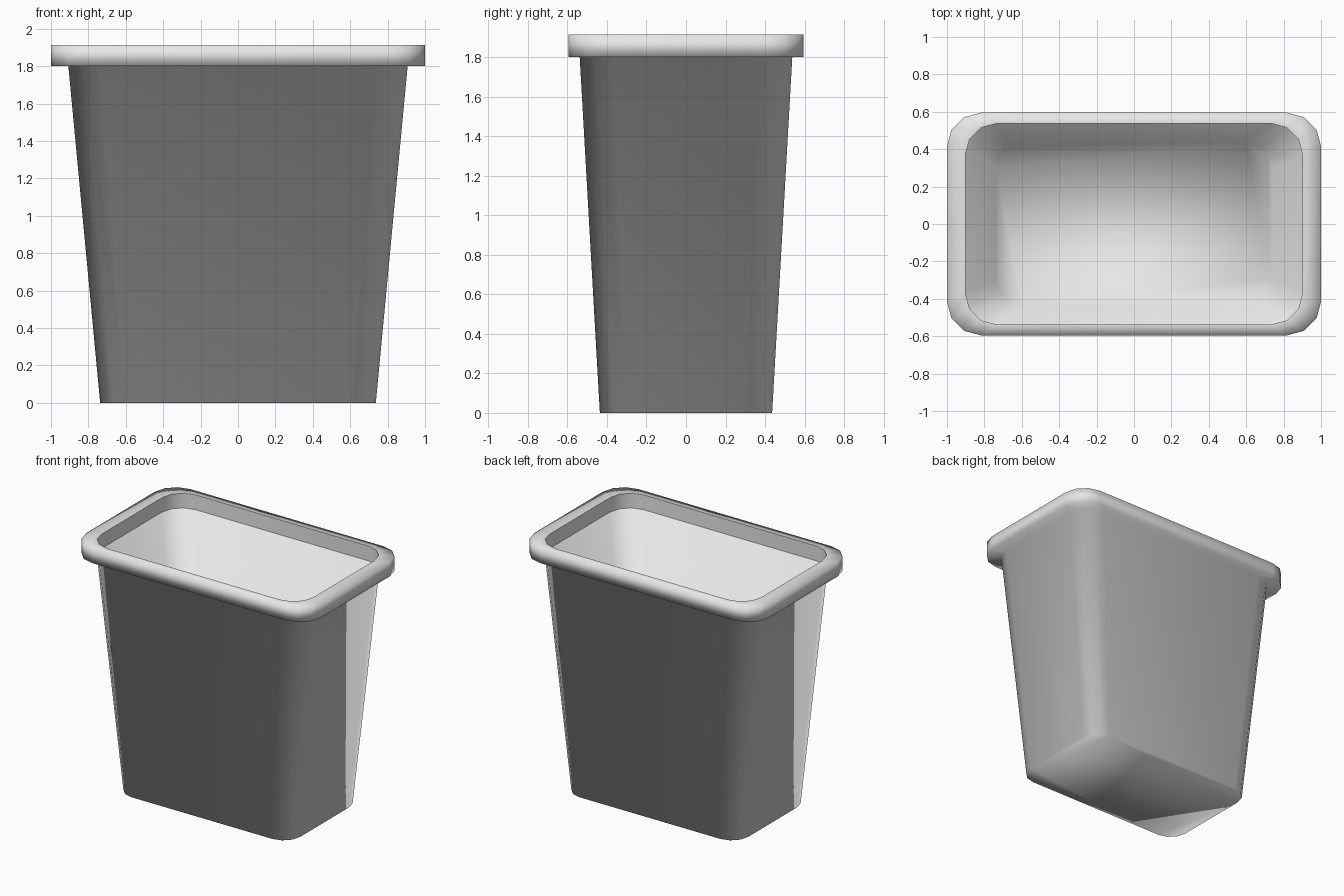
import bpy, bmesh, math

cube = bpy.data.objects.get("Cube")
if cube:
    bpy.data.objects.remove(cube, do_unlink=True)

# Single pale grey plastic
GREY = (0.8, 0.8, 0.8, 1.0)
plastic = bpy.data.materials.new("pale_grey_plastic")
plastic.use_nodes = True
plastic.diffuse_color = GREY
plastic.node_tree.nodes["Principled BSDF"].inputs["Base Color"].default_value = GREY


def rounded_loop(bm, hx, hy, r, z, steps=3):
    """Rounded rectangle of half sizes hx, hy at height z."""
    verts = []
    for q, (sx, sy) in enumerate([(1, 1), (-1, 1), (-1, -1), (1, -1)]):
        for i in range(steps + 1):
            a = (q + i / steps) * math.pi / 2
            verts.append(bm.verts.new((sx * (hx - r) + r * math.cos(a),
                                       sy * (hy - r) + r * math.sin(a), z)))
    return verts


def loft(name, sections, floor=False):
    """Skin rounded rectangles in order as one smooth sheet."""
    bm = bmesh.new()
    loops = [rounded_loop(bm, *s) for s in sections]
    for low, high in zip(loops, loops[1:]):
        n = len(low)
        for i in range(n):
            j = (i + 1) % n
            bm.faces.new((low[j], low[i], high[i], high[j]))
    if floor:
        bm.faces.new(loops[0])
    for f in bm.faces:
        f.smooth = True
    mesh = bpy.data.meshes.new(name)
    bm.to_mesh(mesh)
    bm.free()
    mesh.materials.append(plastic)
    obj = bpy.data.objects.new(name, mesh)
    bpy.context.collection.objects.link(obj)


base = (0.737, 0.436, 0.14, 0.0)
neck = (0.907, 0.538, 0.17, 1.80)
mouth = (0.902, 0.538, 0.17, 1.914)

# Floor, tapered wall and the rim folded outward and back over the top
loft("bin_body", [
    base,
    neck,
    (1.0, 0.595, 0.18, 1.80),
    (1.0, 0.595, 0.18, 1.914),
    mouth,
], floor=True)

# Inner band of the rim, closing the gap above the wall
loft("rim_inner_band", [neck, mouth])
